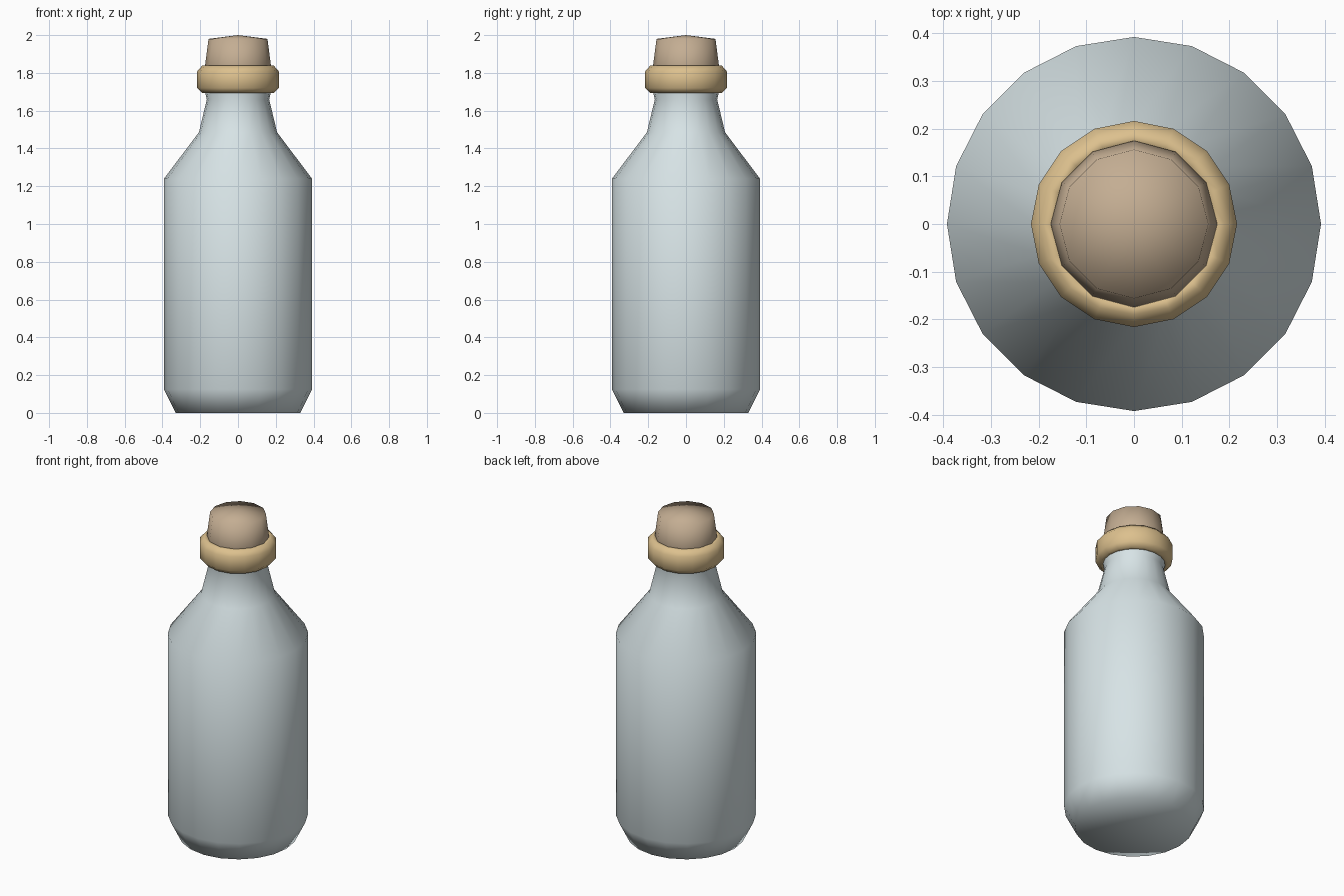
import bpy, bmesh
from math import cos, sin, tau

if "Cube" in bpy.data.objects:
    bpy.data.objects.remove(bpy.data.objects["Cube"])


def lathe(name, profile, sides, color, closed=False):
    """Revolve (radius, z) points around z; radius 0 makes a pole."""
    bm = bmesh.new()
    rings = []
    for r, z in profile:
        if r == 0:
            rings.append([bm.verts.new((0, 0, z))] * sides)
        else:
            rings.append([bm.verts.new((r * cos(tau * i / sides), r * sin(tau * i / sides), z))
                          for i in range(sides)])
    pairs = list(zip(rings, rings[1:]))
    if closed:
        pairs.append((rings[-1], rings[0]))
    for a, b in pairs:
        for i in range(sides):
            j = (i + 1) % sides
            quad = list(dict.fromkeys([a[i], a[j], b[j], b[i]]))
            bm.faces.new(quad)
    bmesh.ops.recalc_face_normals(bm, faces=bm.faces)
    for f in bm.faces:
        f.smooth = True
    mesh = bpy.data.meshes.new(name)
    bm.to_mesh(mesh)
    bm.free()
    mat = bpy.data.materials.new(name + "_color")
    mat.diffuse_color = (*color, 1)
    mat.use_nodes = True
    mat.node_tree.nodes["Principled BSDF"].inputs["Base Color"].default_value = mat.diffuse_color
    mesh.materials.append(mat)
    obj = bpy.data.objects.new(name, mesh)
    bpy.context.collection.objects.link(obj)
    return obj


# Glass body with chamfered foot, sloped shoulder and flared lip
lathe("bottle", [(0, 0), (0.33, 0), (0.392, 0.125), (0.392, 1.24), (0.207, 1.485),
                 (0.165, 1.66), (0.178, 1.71), (0.178, 1.80), (0, 1.80)],
      20, (0.68, 0.77, 0.79))

# Collar ring around the lip
lathe("neck_ring", [(0.165, 1.693), (0.19, 1.693), (0.216, 1.72), (0.216, 1.808),
                    (0.19, 1.838), (0.165, 1.838)],
      16, (0.72, 0.53, 0.27), closed=True)

# Tapered cork with a slightly domed top
lathe("cork", [(0, 1.72), (0.15, 1.72), (0.175, 1.835), (0.156, 1.98), (0, 2.0)],
      12, (0.55, 0.42, 0.29))
